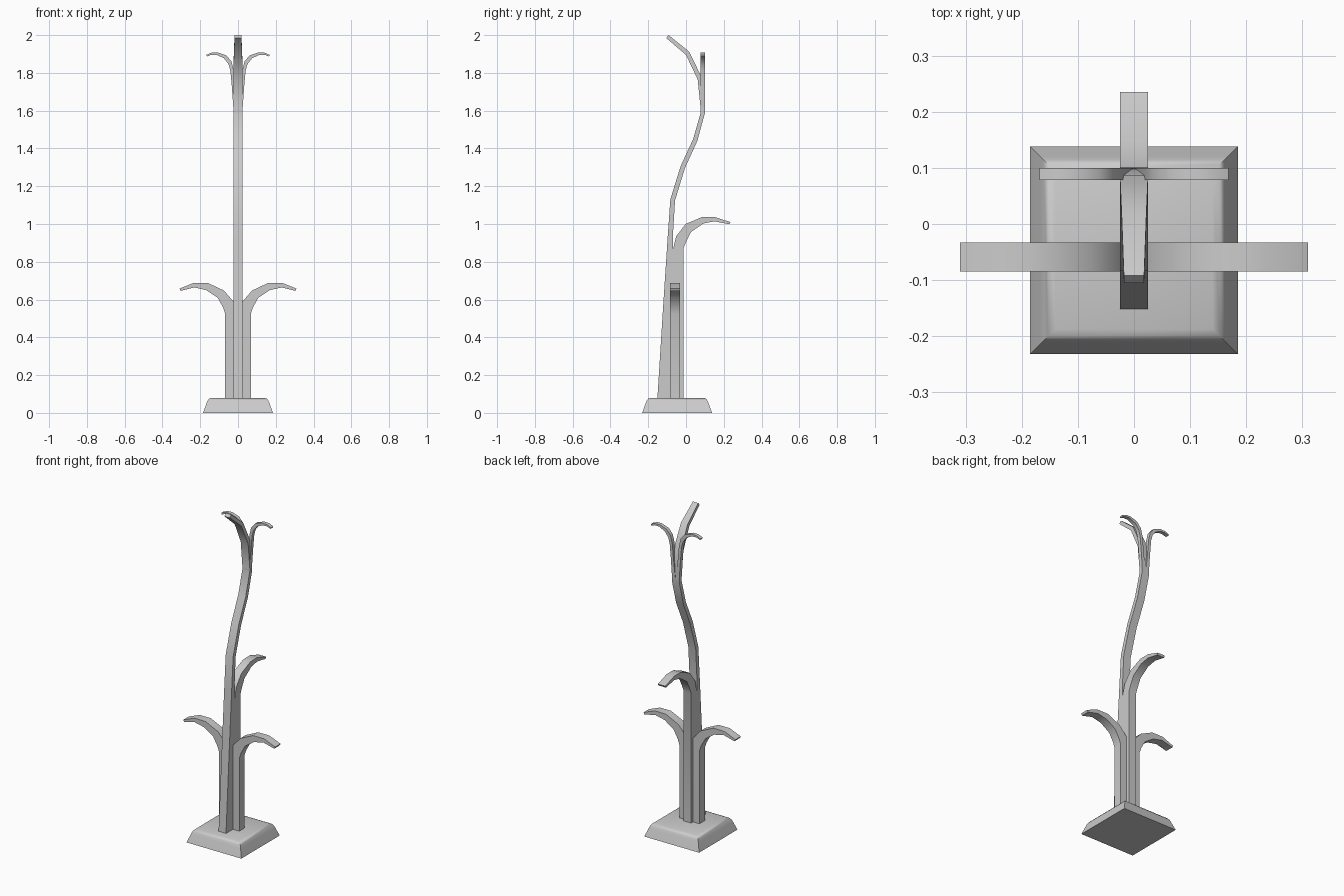
import bpy, bmesh, math


def finish(name, bm):
    bmesh.ops.recalc_face_normals(bm, faces=bm.faces)
    me = bpy.data.meshes.new(name)
    bm.to_mesh(me)
    bm.free()
    ob = bpy.data.objects.new(name, me)
    bpy.context.collection.objects.link(ob)
    bpy.ops.object.select_all(action='DESELECT')
    bpy.context.view_layer.objects.active = ob
    ob.select_set(True)
    bpy.ops.object.shade_smooth_by_angle(angle=math.radians(35))
    return ob


def loft(name, rings):
    """Skin a list of four-cornered rings and cap both ends."""
    bm = bmesh.new()
    vs = [[bm.verts.new(p) for p in r] for r in rings]
    for a, b in zip(vs, vs[1:]):
        for i in range(4):
            j = (i + 1) % 4
            bm.faces.new((a[i], a[j], b[j], b[i]))
    bm.faces.new(vs[0])
    bm.faces.new(vs[-1])
    return finish(name, bm)


def strip(name, sections, place):
    """Section = (u1, z1, u2, z2, half width); place maps (u, w, z) to xyz."""
    return loft(name, [[place(a, -w, b), place(a, w, b), place(c, w, d), place(c, -w, d)]
                       for a, b, c, d, w in sections])


# Base slab with rounded upper rim
CY = -0.047
loft("base", [[(sx * h, CY + sy * h, z) for sx, sy in ((-1, -1), (1, -1), (1, 1), (-1, 1))]
              for h, z in ((0.185, 0), (0.167, 0.05), (0.161, 0.065), (0.153, 0.075), (0.14, 0.08))])


def along_y(u, w, z):
    return (w, u, z)


# Tall winding main stem
strip("main_stem", [
    (-0.152, 0.07, -0.06, 0.07, 0.025),
    (-0.122, 0.55, -0.065, 0.55, 0.025),
    (-0.097, 0.93, -0.07, 0.93, 0.025),
    (-0.083, 1.13, -0.058, 1.125, 0.025),
    (-0.029, 1.305, -0.006, 1.295, 0.025),
    (0.038, 1.45, 0.060, 1.44, 0.025),
    (0.079, 1.595, 0.101, 1.59, 0.025),
    (0.062, 1.765, 0.086, 1.77, 0.025),
    (0.0, 1.895, 0.017, 1.912, 0.022),
    (-0.105, 1.985, -0.092, 2.0, 0.018)], along_y)

# Rear leaf, curling backwards
strip("back_leaf", [
    (-0.072, 0.07, -0.014, 0.07, 0.025),
    (-0.07, 0.86, -0.014, 0.87, 0.025),
    (-0.052, 0.935, 0.0, 0.905, 0.025),
    (-0.002, 1.0, 0.026, 0.957, 0.025),
    (0.085, 1.037, 0.092, 1.003, 0.025),
    (0.15, 1.038, 0.15, 1.014, 0.025),
    (0.235, 1.01, 0.229, 0.999, 0.025)], along_y)

# Mirrored side leaves: large pair at the foot, small pair at the crown
LOW = [
    (0.0, 0.07, 0.068, 0.07, 0.026),
    (0.004, 0.53, 0.068, 0.525, 0.026),
    (0.024, 0.59, 0.08, 0.56, 0.026),
    (0.075, 0.648, 0.108, 0.61, 0.026),
    (0.16, 0.688, 0.168, 0.65, 0.026),
    (0.235, 0.688, 0.232, 0.664, 0.026),
    (0.31, 0.658, 0.304, 0.646, 0.026)]
HIGH = [
    (0.0, 1.59, 0.023, 1.59, 0.011),
    (0.014, 1.72, 0.032, 1.72, 0.011),
    (0.022, 1.81, 0.040, 1.81, 0.011),
    (0.034, 1.86, 0.050, 1.846, 0.011),
    (0.062, 1.893, 0.074, 1.877, 0.011),
    (0.108, 1.908, 0.111, 1.895, 0.011),
    (0.14, 1.907, 0.14, 1.896, 0.011),
    (0.168, 1.895, 0.165, 1.887, 0.011)]
for side, s in (("left", -1), ("right", 1)):
    for kind, secs, y in (("lower", LOW, -0.059), ("upper", HIGH, 0.089)):
        strip(f"{kind}_leaf_{side}", secs, lambda u, w, z: (s * u, y + w, z))
